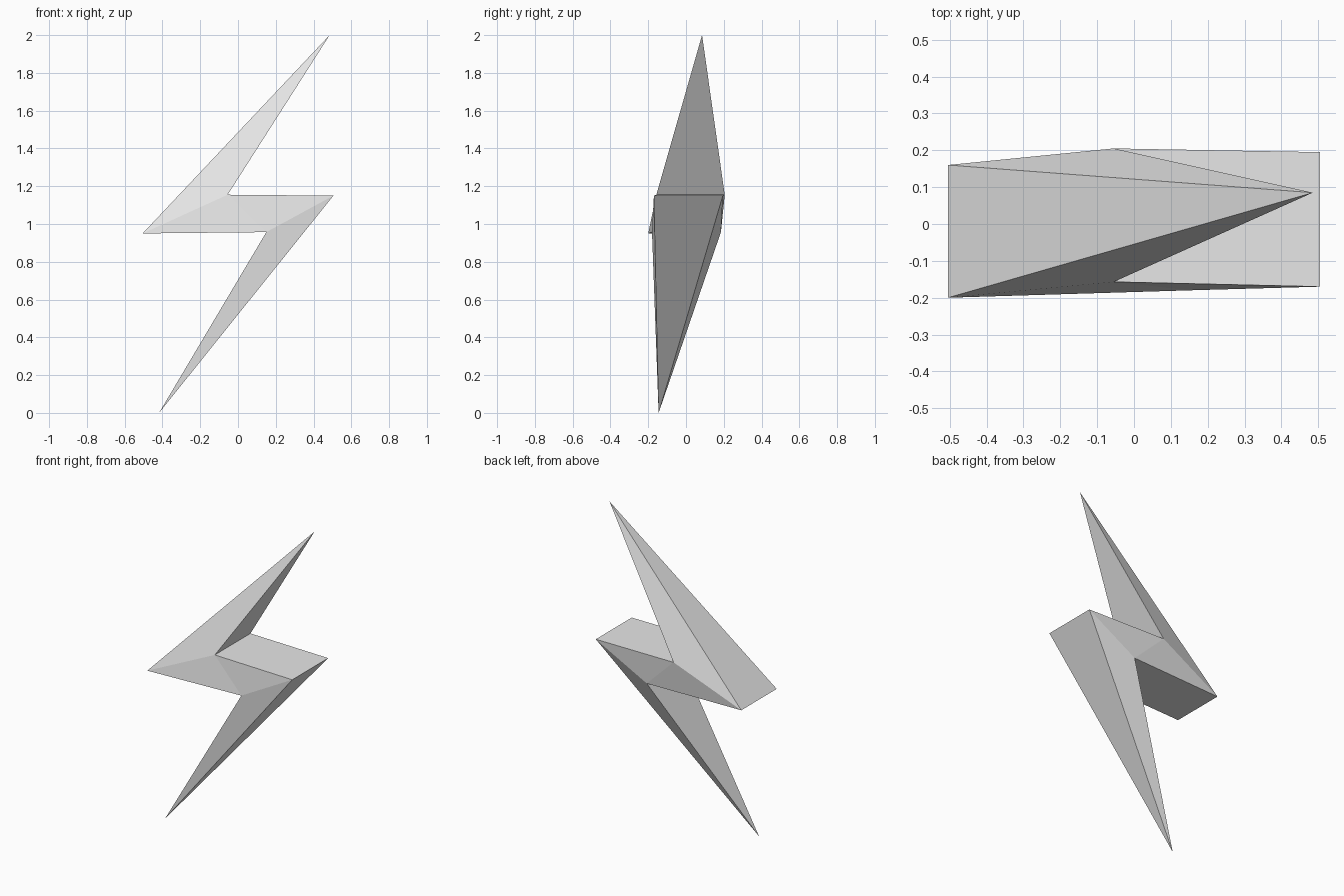
import bpy
import bmesh

# Remove the default cube if present
cube = bpy.data.objects.get("Cube")
if cube:
    bpy.data.objects.remove(cube, do_unlink=True)

# Single flat colour
COLOUR = (0.8, 0.8, 0.8, 1.0)
grey = bpy.data.materials.new("light_grey")
grey.use_nodes = True
grey.diffuse_color = COLOUR
grey.node_tree.nodes["Principled BSDF"].inputs["Base Color"].default_value = COLOUR

# Bolt corners: x, front y, back y, z
left_corner = (-0.505, -0.20, 0.16, 0.95)
upper_notch = (-0.055, -0.157, 0.205, 1.155)
right_corner = (0.505, -0.17, 0.195, 1.15)
lower_notch = (0.15, -0.18, 0.185, 0.957)

bm = bmesh.new()


def edge_pair(corner):
    """Front and back vertices of one corner of the bolt."""
    x, front, back, z = corner
    return bm.verts.new((x, front, z)), bm.verts.new((x, back, z))


left, upper, right, lower = map(
    edge_pair, (left_corner, upper_notch, right_corner, lower_notch))
top_tip = bm.verts.new((0.485, 0.085, 2.0))
bottom_tip = bm.verts.new((-0.418, -0.145, 0.0))

# Spikes: four triangles from an open base to a tip
for (a, b), tip in (((left, upper), top_tip), ((right, lower), bottom_tip)):
    base = [a[0], b[0], b[1], a[1]]
    for i in range(4):
        bm.faces.new((base[i], base[(i + 1) % 4], tip))

# Middle slab: front and back, each folded between the notches
for side in (0, 1):
    for corner in (left, right):
        bm.faces.new((corner[side], upper[side], lower[side]))

# Middle slab: upper ledge and underside
for a, b in ((upper, right), (lower, left)):
    bm.faces.new((a[0], b[0], b[1], a[1]))

bmesh.ops.recalc_face_normals(bm, faces=bm.faces)

# Lightning bolt object, flat shaded
mesh = bpy.data.meshes.new("lightning_bolt")
bm.to_mesh(mesh)
bm.free()
mesh.materials.append(grey)
bolt = bpy.data.objects.new("lightning_bolt", mesh)
bpy.context.scene.collection.objects.link(bolt)
